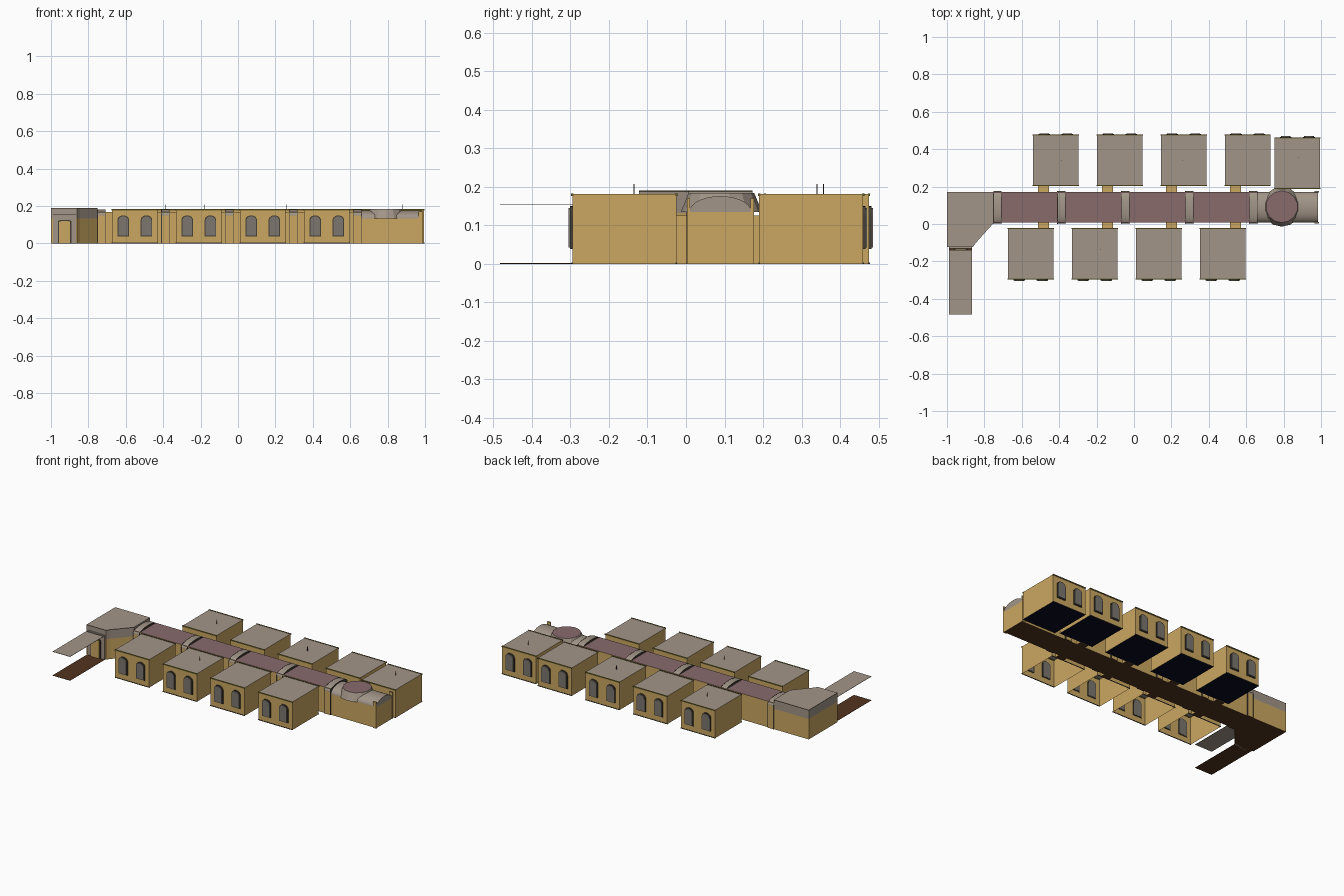
import bpy, bmesh, math

if "Cube" in bpy.data.objects:
    bpy.data.objects.remove(bpy.data.objects["Cube"])

def mat(name, r, g, b):
    m = bpy.data.materials.new(name)
    m.diffuse_color = (r, g, b, 1)
    m.use_nodes = True
    m.node_tree.nodes["Principled BSDF"].inputs["Base Color"].default_value = m.diffuse_color
    return m

TAN = mat("tan wall", 0.60, 0.39, 0.12)
GREY = mat("warm grey roof", 0.36, 0.30, 0.245)
MAUVE = mat("mauve panel", 0.25, 0.145, 0.15)
BROWN = mat("brown floor", 0.085, 0.035, 0.013)
NAVY = mat("navy floor", 0.003, 0.003, 0.014)
STEEL = mat("window grey", 0.20, 0.18, 0.155)
DARK = mat("dark frame", 0.06, 0.05, 0.035)
OLIVE = mat("olive trim", 0.16, 0.13, 0.03)

AXES = {'x': lambda a, b, d: (d, a, b),   # profile in y,z
        'y': lambda a, b, d: (a, d, b),   # profile in x,z
        'z': lambda a, b, d: (a, b, d)}   # profile in x,y

def prism(name, pts, d0, d1, side, top=None, bottom=None, axis='z', floor=True, smooth=False):
    """Extrude a profile along an axis; colour faces by whether they point up or down."""
    bm = bmesh.new()
    f = AXES[axis]
    a = [bm.verts.new(f(p, q, d0)) for p, q in pts]
    b = [bm.verts.new(f(p, q, d1)) for p, q in pts]
    n = len(pts)
    bm.faces.new(a)
    bm.faces.new(b)
    for i in range(n):
        j = (i + 1) % n
        bm.faces.new((a[i], a[j], b[j], b[i]))
    bmesh.ops.recalc_face_normals(bm, faces=bm.faces)
    bm.normal_update()
    for fc in bm.faces:
        fc.material_index = 1 if fc.normal.z > 0.2 else 2 if fc.normal.z < -0.7 else 0
    if not floor:
        bmesh.ops.delete(bm, geom=[fc for fc in bm.faces if fc.normal.z < -0.7], context='FACES_ONLY')
    me = bpy.data.meshes.new(name)
    bm.to_mesh(me)
    bm.free()
    for m in (side, top or side, bottom or side):
        me.materials.append(m)
    ob = bpy.data.objects.new(name, me)
    bpy.context.collection.objects.link(ob)
    if smooth:
        bpy.context.view_layer.objects.active = ob
        ob.select_set(True)
        bpy.ops.object.shade_smooth_by_angle(angle=math.radians(35))
        ob.select_set(False)
    return ob

def box(name, x0, x1, y0, y1, z0, z1, side, top=None, bottom=None, floor=True):
    return prism(name, [(x0, y0), (x1, y0), (x1, y1), (x0, y1)], z0, z1, side, top, bottom, floor=floor)

def arch(c, half, z0, spring, crown, n=10):
    """Profile with straight sides and a rounded top."""
    pts = [(c - half, z0), (c + half, z0)]
    for i in range(n + 1):
        t = math.pi * i / n
        pts.append((c + half * math.cos(t), spring + (crown - spring) * math.sin(t)))
    return pts

def window(x, y, s):
    """Arched window on the outer wall facing direction s along y."""
    prism("window_frame", arch(x, 0.031, 0.038, 0.125, 0.15), y - s * 0.003, y + s * 0.006, DARK, axis='y')
    prism("window_pane", arch(x, 0.026, 0.043, 0.122, 0.145), y - s * 0.004, y + s * 0.010, STEEL,
          axis='y', smooth=True)

def room(x0, y0, s, open_floor):
    x1, y1 = x0 + 0.243, y0 + 0.27
    box("room", x0, x1, y0, y1, 0, 0.181, TAN, GREY, NAVY, floor=not open_floor)
    outer = y1 if s > 0 else y0
    for yy in (y0, y1):                       # cornice and skirting
        box("room_cornice", x0 - 0.002, x1 + 0.002, yy - 0.003, yy + 0.003, 0.176, 0.183, OLIVE)
        box("room_skirting", x0 - 0.002, x1 + 0.002, yy - 0.002, yy + 0.002, 0, 0.004, DARK)
    for dx in (-0.062, 0.062):
        window((x0 + x1) / 2 + dx, outer, s)

# Rooms along both sides of the corridor
STEP = 0.342
for i in range(4):
    room(-0.54 + i * STEP, 0.205, 1, False)
    room(-0.673 + i * STEP, -0.295, -1, True)
    xc = -0.484 + i * STEP
    for y0, y1 in ((0.17, 0.206), (-0.026, 0.01)):   # doorway links
        box("doorway_link", xc - 0.029, xc + 0.029, y0, y1, 0, 0.125, TAN, TAN, BROWN)
        yd = y1 if y0 > 0 else y0
        box("room_door", xc - 0.024, xc + 0.024, yd - 0.002, yd + 0.002, 0, 0.115, STEEL)
room(0.752, 0.19, 1, False)

# Corridor
box("corridor", -0.75, 0.66, 0.008, 0.17, 0, 0.168, TAN, MAUVE, BROWN)
for i in range(5):
    x = -0.73 + i * STEP
    box("rib_columns", x - 0.02, x + 0.02, 0.002, 0.176, 0, 0.15, TAN, GREY, BROWN)
    prism("rib_arch", arch(0.089, 0.087, 0.15, 0.157, 0.181), x - 0.02, x + 0.02, GREY,
          axis='x', smooth=True)
    for dx in (-0.021, 0.021):
        prism("rib_edge", arch(0.089, 0.088, 0, 0.157, 0.182), x + dx - 0.0015, x + dx + 0.0015,
              DARK, axis='x')

# Vaulted end hall with a low dome
box("end_hall", 0.66, 0.985, 0.008, 0.17, 0, 0.134, TAN, GREY, BROWN)
prism("end_vault", arch(0.089, 0.081, 0.133, 0.134, 0.176, 14), 0.66, 0.985, GREY, axis='x', smooth=True)
for y in (0.006, 0.172):
    box("end_pilaster", 0.965, 0.988, y - 0.004, y + 0.004, 0, 0.17, TAN, GREY)
bm = bmesh.new()
bmesh.ops.create_cone(bm, cap_ends=True, segments=14, radius1=0.106, radius2=0.085, depth=0.05)
for v in bm.verts:
    v.co.x += 0.79
    v.co.y += 0.092
    v.co.z += 0.159
bm.normal_update()
for f in bm.faces:
    f.material_index = 1 if f.normal.z > 0.95 else 0
me = bpy.data.meshes.new("dome")
bm.to_mesh(me)
bm.free()
me.materials.append(GREY)
me.materials.append(MAUVE)
bpy.context.collection.objects.link(bpy.data.objects.new("dome", me))

# Entrance hall: tan lower walls, grey upper band and roof
plan = [(-1.0, 0.172), (-1.0, -0.122), (-0.86, -0.122), (-0.845, -0.10), (-0.75, 0.006), (-0.75, 0.172)]
prism("entrance_lower_walls", plan, 0, 0.132, TAN, GREY, BROWN)
prism("entrance_upper_walls", plan, 0.132, 0.187, GREY)
prism("entrance_roof_edge", [(x * 1.0, y) for x, y in plan], 0.187, 0.190, DARK, GREY)

# Entrance portal and canopy
box("portal_wall", -0.988, -0.866, -0.13, -0.122, 0, 0.157, GREY)
prism("portal_frame", arch(-0.927, 0.036, 0, 0.118, 0.126), -0.136, -0.128, DARK, axis='y')
prism("portal_door", arch(-0.927, 0.030, 0, 0.113, 0.12), -0.139, -0.130, TAN, axis='y')
box("canopy", -0.99, -0.865, -0.483, -0.14, 0.154, 0.156, GREY)
box("walkway", -0.99, -0.865, -0.483, -0.12, 0, 0.002, BROWN)

# Thin roof masts
for x, y in ((-0.39, 0.34), (0.26, 0.34), (0.88, 0.357), (-0.18, -0.135)):
    box("roof_mast", x - 0.0015, x + 0.0015, y - 0.0015, y + 0.0015, 0.18, 0.207, DARK)
